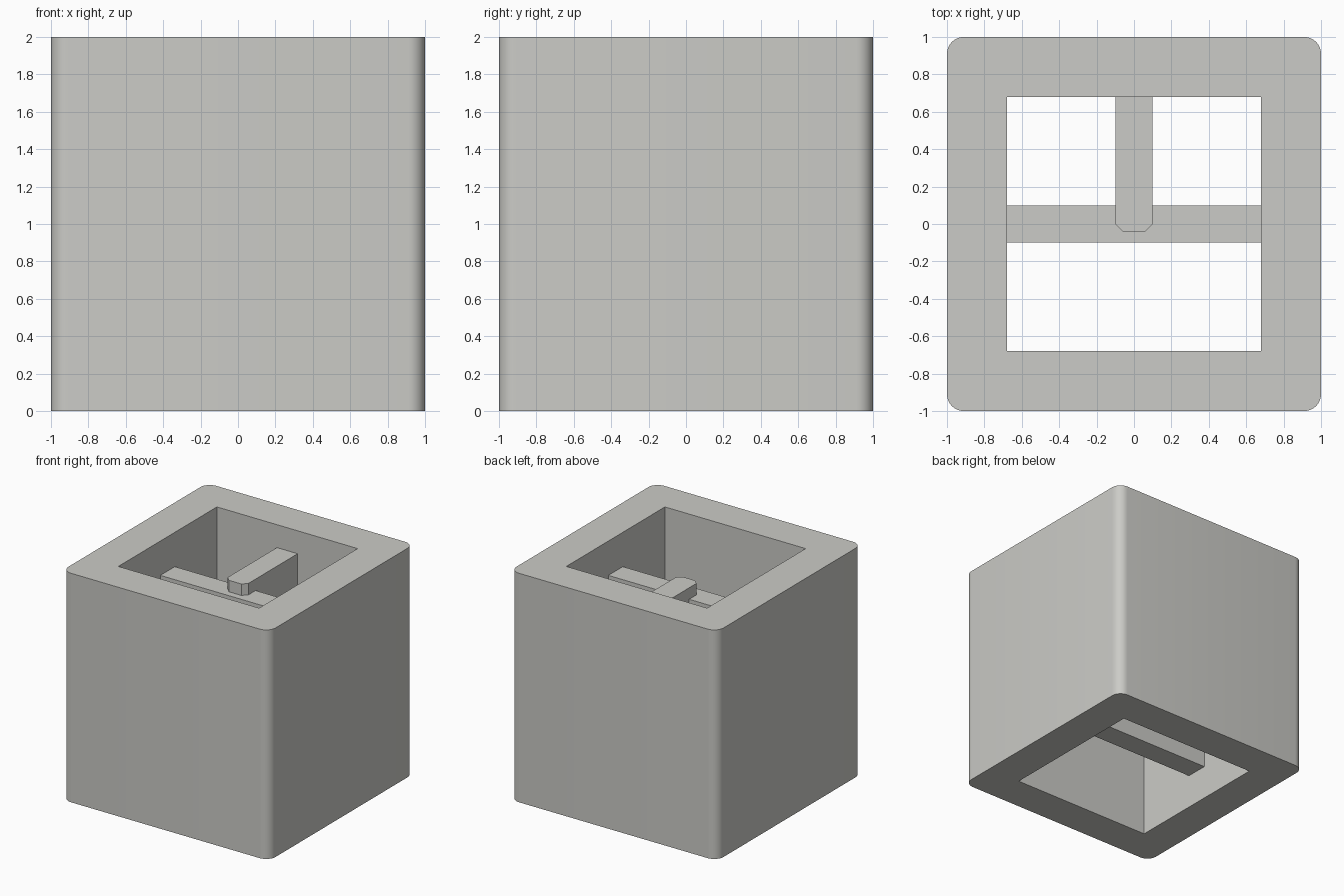
import bpy, math

if "Cube" in bpy.data.objects:
    bpy.data.objects.remove(bpy.data.objects["Cube"])

grey = bpy.data.materials.new("warm light grey")
grey.diffuse_color = (0.6, 0.6, 0.57, 1)
grey.use_nodes = True
grey.node_tree.nodes["Principled BSDF"].inputs["Base Color"].default_value = grey.diffuse_color


def extrude_profile(name, loops, z0, z1):
    """Solid made by extruding closed outlines (inner ones become holes)."""
    cu = bpy.data.curves.new(name, 'CURVE')
    cu.dimensions = '2D'
    cu.fill_mode = 'BOTH'
    cu.extrude = (z1 - z0) / 2
    for pts in loops:
        sp = cu.splines.new('POLY')
        sp.points.add(len(pts) - 1)
        for p, (x, y) in zip(sp.points, pts):
            p.co = (x, y, 0, 1)
        sp.use_cyclic_u = True
    ob = bpy.data.objects.new(name, cu)
    ob.location.z = (z0 + z1) / 2
    bpy.context.collection.objects.link(ob)
    bpy.ops.object.select_all(action='DESELECT')
    ob.select_set(True)
    bpy.context.view_layer.objects.active = ob
    bpy.ops.object.convert(target='MESH')
    ob = bpy.context.object
    ob.data.materials.clear()
    ob.data.materials.append(grey)
    bpy.ops.object.shade_smooth_by_angle(angle=math.radians(30))
    return ob


def rect(x0, x1, y0, y1):
    return [(x0, y0), (x1, y0), (x1, y1), (x0, y1)]


def rounded_square(h, r, n):
    pts = []
    for k, (sx, sy) in enumerate([(1, 1), (-1, 1), (-1, -1), (1, -1)]):
        for i in range(n + 1):
            a = math.pi / 2 * (k + i / n)
            pts.append((sx * (h - r) + r * math.cos(a),
                        sy * (h - r) + r * math.sin(a)))
    return pts


W = 0.68  # half width of the square opening

# square tube with rounded upright edges
extrude_profile("outer_shell", [rounded_square(1, 0.09, 8), rect(-W, W, -W, W)], 0, 2)

# divider across the opening
extrude_profile("cross_divider", [rect(-W - 0.01, W + 0.01, -0.1, 0.1)], 0.3, 1.7)

# divider from the back wall, with a chamfered nose over the cross divider
nose = [(-0.1, W + 0.01), (-0.1, 0), (-0.06, -0.04), (0.06, -0.04), (0.1, 0), (0.1, W + 0.01)]
extrude_profile("back_divider", [nose], 0.45, 1.8)
